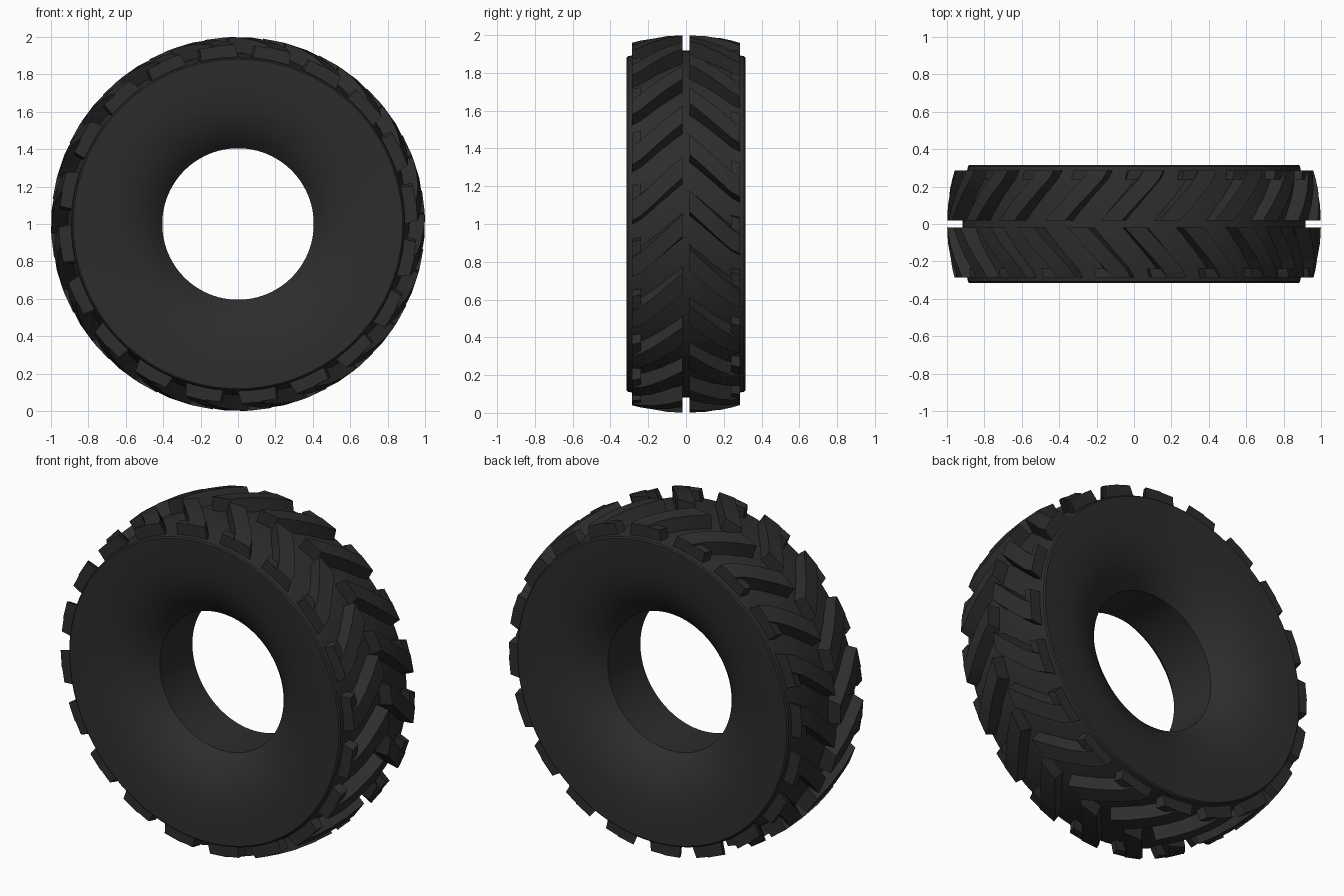
import bpy, bmesh
from math import sin, cos, pi

cube = bpy.data.objects.get("Cube")
if cube:
    bpy.data.objects.remove(cube, do_unlink=True)

rubber = bpy.data.materials.new("black rubber")
rubber.use_nodes = True
colour = (0.026, 0.026, 0.027, 1)
rubber.diffuse_color = colour
bsdf = rubber.node_tree.nodes["Principled BSDF"]
bsdf.inputs["Base Color"].default_value = colour
bsdf.inputs["Roughness"].default_value = 0.8

CENTRE = 1.0      # axle height
LUGS = 20         # lugs on each half of the tread


def polar(r, angle, y):
    return (r * cos(angle), y, CENTRE + r * sin(angle))


def finish(name, bm, angle):
    bmesh.ops.recalc_face_normals(bm, faces=bm.faces)
    mesh = bpy.data.meshes.new(name)
    bm.to_mesh(mesh)
    bm.free()
    mesh.materials.append(rubber)
    ob = bpy.data.objects.new(name, mesh)
    bpy.context.collection.objects.link(ob)
    bpy.ops.object.select_all(action='DESELECT')
    ob.select_set(True)
    bpy.context.view_layer.objects.active = ob
    bpy.ops.object.shade_smooth_by_angle(angle=angle)


# Tyre body: half profile (radius, y), mirrored and revolved about the axle
half = [(0.405, 0.152), (0.45, 0.2), (0.5, 0.236), (0.56, 0.267),
        (0.63, 0.29), (0.71, 0.304), (0.8, 0.312), (0.88, 0.315),
        (0.888, 0.308), (0.895, 0.27), (0.912, 0.15), (0.918, 0.05)]
profile = half + [(r, -y) for r, y in reversed(half)]
SEGMENTS = 96
bm = bmesh.new()
rings = [[bm.verts.new(polar(r, 2 * pi * s / SEGMENTS, y)) for r, y in profile]
         for s in range(SEGMENTS)]
count = len(profile)
for s in range(SEGMENTS):
    a, b = rings[s], rings[(s + 1) % SEGMENTS]
    for i in range(count):
        j = (i + 1) % count
        bm.faces.new((a[i], a[j], b[j], b[i]))
finish("tyre_body", bm, 0.6)

# Cross-sections: y, leading angle, width of the top, top radius
lug = [(0.018, 0.0, 0.115, 1.0), (0.10, -0.075, 0.115, 0.995),
       (0.18, -0.15, 0.115, 0.985), (0.24, -0.205, 0.115, 0.972),
       (0.286, -0.235, 0.11, 0.96)]
shoulder_tab = [(0.238, -0.135, 0.1, 0.957), (0.286, -0.15, 0.1, 0.957)]


def add_block(bm, sections, flare, start, side):
    """Loft a rubber block across the tread, rooted inside the body."""
    loops = []
    for y, lead, width, top in sections:
        a = start + lead
        loops.append([bm.verts.new(polar(r, t, side * y)) for r, t in (
            (0.875, a + flare), (top, a),
            (top, a - width), (0.875, a - width - flare))])
    for p, q in zip(loops, loops[1:]):
        for i in range(4):
            j = (i + 1) % 4
            bm.faces.new((p[i], p[j], q[j], q[i]))
    bm.faces.new(loops[0])
    bm.faces.new(loops[-1])


# Staggered rows of slanted lugs, each with a hooked tab at the shoulder
for row, side, phase in (("back", 1, 0.18), ("front", -1, 0.05)):
    for part, sections, flare in (("tread_lugs", lug, 0.026),
                                  ("shoulder_tabs", shoulder_tab, 0.012)):
        bm = bmesh.new()
        for k in range(LUGS):
            add_block(bm, sections, flare, phase + 2 * pi * k / LUGS, side)
        finish(row + "_" + part, bm, 0.35)
